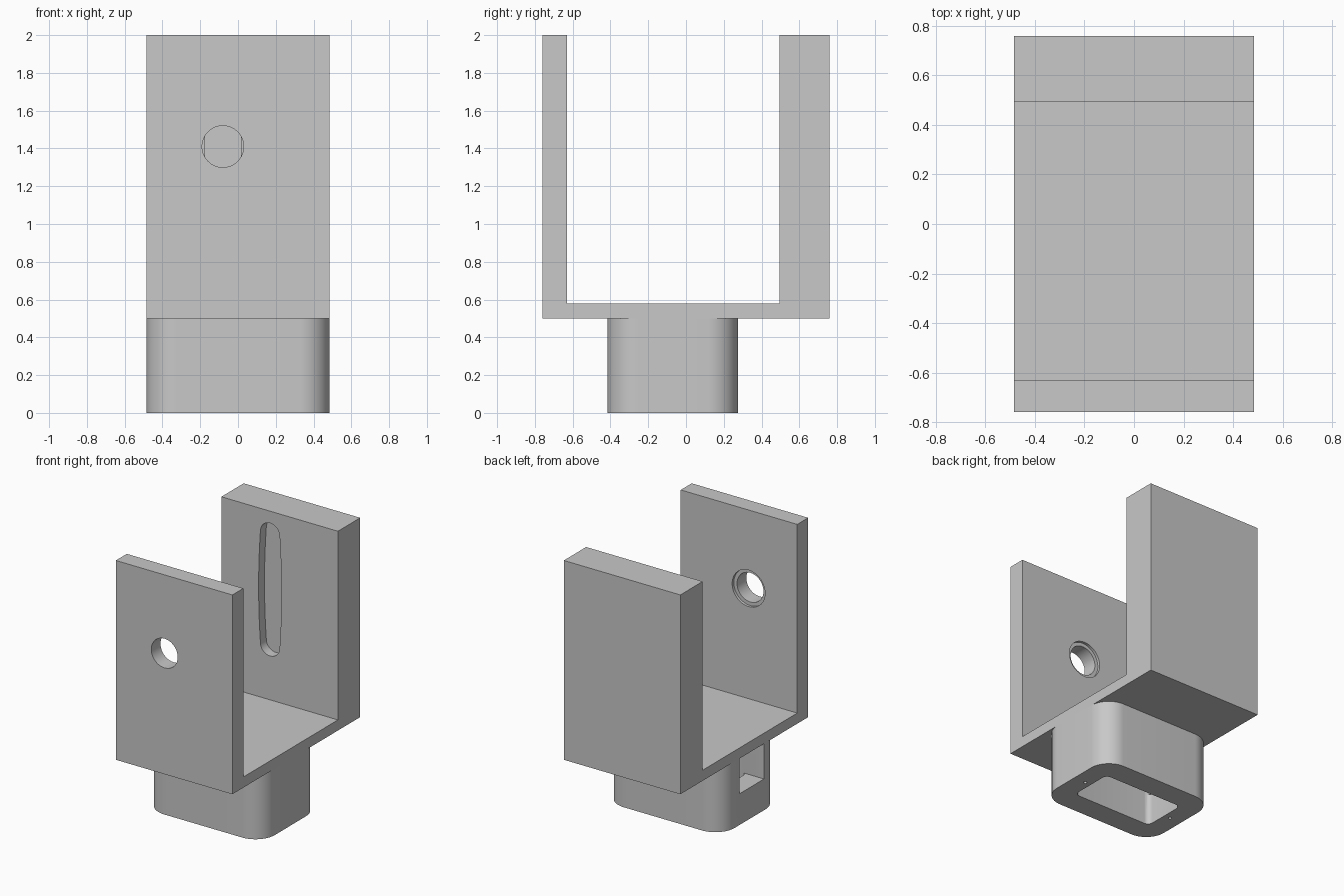
import bpy, bmesh, math
from mathutils import Vector

if "Cube" in bpy.data.objects:
    bpy.data.objects.remove(bpy.data.objects["Cube"], do_unlink=True)

grey = bpy.data.materials.new("light_grey")
grey.use_nodes = True
colour = (0.58, 0.58, 0.58, 1)
grey.diffuse_color = colour
grey.node_tree.nodes["Principled BSDF"].inputs["Base Color"].default_value = colour

# Ways to place a flat outline in space: each maps (a, b, depth) to x, y, z
ALONG = {"x": lambda a, b, d: (d, a, b),
         "y": lambda a, b, d: (a, d, b),
         "z": lambda a, b, d: (a, b, d)}


def prism(name, outline, axis, start, end):
    """Extrude a closed outline along an axis."""
    place = ALONG[axis]
    bm = bmesh.new()
    face = bm.faces.new([bm.verts.new(place(a, b, start)) for a, b in outline])
    out = bmesh.ops.extrude_face_region(bm, geom=[face])
    verts = [v for v in out["geom"] if isinstance(v, bmesh.types.BMVert)]
    shift = Vector(place(0, 0, end - start))
    bmesh.ops.translate(bm, verts=verts, vec=shift)
    bmesh.ops.recalc_face_normals(bm, faces=bm.faces)
    mesh = bpy.data.meshes.new(name)
    bm.to_mesh(mesh)
    bm.free()
    mesh.materials.append(grey)
    obj = bpy.data.objects.new(name, mesh)
    bpy.context.collection.objects.link(obj)
    return obj


def arc(ca, cb, r, first, last, steps):
    angles = [math.radians(first + (last - first) * i / steps) for i in range(steps + 1)]
    return [(ca + r * math.cos(t), cb + r * math.sin(t)) for t in angles]


def circle(ca, cb, r, steps=64):
    return arc(ca, cb, r, 0, 360, steps)[:-1]


def rounded_rect(ca, cb, ha, hb, r, steps=16):
    pts = []
    for i, (sa, sb) in enumerate([(1, 1), (-1, 1), (-1, -1), (1, -1)]):
        pts += arc(ca + sa * (ha - r), cb + sb * (hb - r), r, 90 * i, 90 * i + 90, steps)
    return pts


def cut(target, cutter):
    """Subtract a cutter from the target, then discard the cutter."""
    cutter.hide_render = True
    mod = target.modifiers.new("cut", "BOOLEAN")
    mod.operation = "DIFFERENCE"
    mod.solver = "EXACT"
    mod.object = cutter
    bpy.context.view_layer.objects.active = target
    bpy.ops.object.modifier_apply(modifier=mod.name)
    bpy.data.objects.remove(cutter, do_unlink=True)


def smooth(obj):
    bpy.ops.object.select_all(action="DESELECT")
    obj.select_set(True)
    bpy.context.view_layer.objects.active = obj
    bpy.ops.object.shade_smooth_by_angle(angle=math.radians(30))


half_width, floor_z = 0.485, 0.5
hole_x, hole_z = -0.08, 1.41
base_y = -0.07

# Fork: thin front wall, floor and thick back wall in one profile
fork = prism("fork_bracket",
             [(-0.76, floor_z), (0.76, floor_z), (0.76, 2), (0.495, 2),
              (0.495, 0.58), (-0.63, 0.58), (-0.63, 2), (-0.76, 2)],
             "x", -half_width, half_width)

# Round hole through the front wall with a shallow counterbore inside
cut(fork, prism("hole_cutter", circle(hole_x, hole_z, 0.11), "y", -0.9, -0.5))
cut(fork, prism("counterbore_cutter", circle(hole_x, hole_z, 0.137), "y", -0.65, -0.5))

# Blind upright slot in the back wall, slightly wider at mid height
end_r, bulge, reach, n = 0.08, 0.015, 0.42, 12
side = [(end_r + bulge * (1 - t * t), reach * t) for t in (2 * i / n - 1 for i in range(1, n))]
slot = [(hole_x + a, hole_z + b) for a, b in side]
slot += arc(hole_x, hole_z + reach, end_r, 0, 180, 20)
slot += [(hole_x - a, hole_z - b) for a, b in side]
slot += arc(hole_x, hole_z - reach, end_r, 180, 360, 20)
cut(fork, prism("slot_cutter", slot, "y", 0.4, 0.565))
smooth(fork)

# Hollow rounded socket under the fork
socket = prism("base_socket", rounded_rect(0, base_y, half_width, 0.345, 0.16), "z", 0, floor_z)
cut(socket, prism("cavity_cutter", rounded_rect(0, base_y, 0.335, 0.17, 0.04, 8), "z", -0.1, 0.6))

# Side window into the cavity
cut(socket, prism("window_cutter",
                  [(-0.235, 0.235), (0.055, 0.235), (0.055, 0.6), (-0.235, 0.6)],
                  "x", -0.6, -0.2))

# Small screw holes on the underside
for sign in (-1, 1):
    cut(socket, prism("screw_hole_cutter", circle(sign * 0.385, base_y, 0.012, 16), "z", -0.1, 0.12))
smooth(socket)
